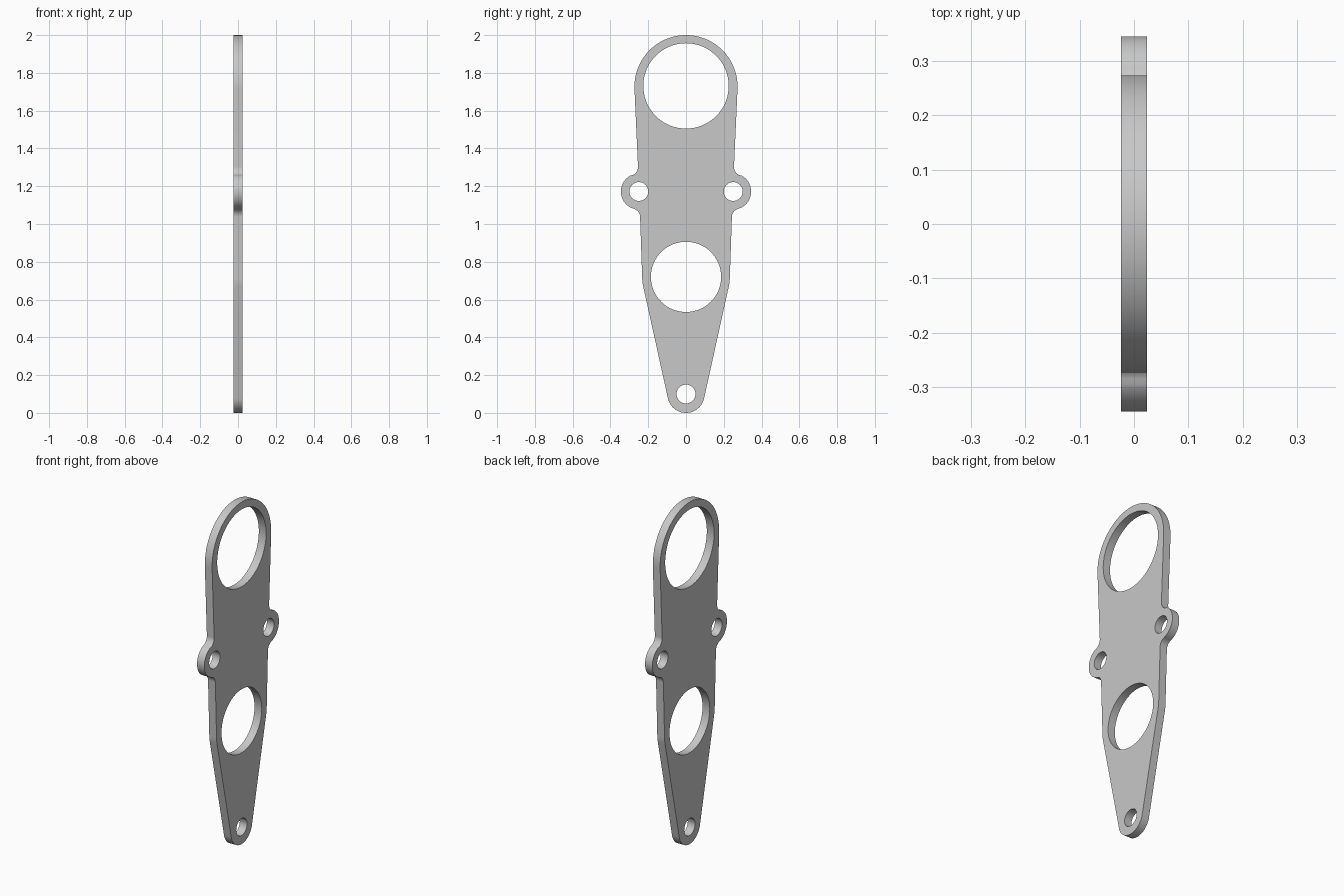
import bpy, bmesh
from math import radians, sin, cos
from mathutils import Vector

cube = bpy.data.objects.get("Cube")
if cube:
    bpy.data.objects.remove(cube, do_unlink=True)

THICK = 0.047


def arc(y, z, r, start, end, n):
    """Points along an arc in the YZ plane, angles in degrees."""
    angles = [radians(start + (end - start) * i / n) for i in range(n + 1)]
    return [(y + r * cos(a), z + r * sin(a)) for a in angles]


def add_loop(bm, pts):
    verts = [bm.verts.new((-THICK / 2, y, z)) for y, z in pts]
    for a, b in zip(verts, verts[1:] + verts[:1]):
        bm.edges.new((a, b))


# Half outline from top to bottom: arcs joined by tangent lines
half = (arc(0, 1.727, 0.273, 90, -2.5, 32)           # top ring
        + arc(0.301, 1.302, 0.047, 177.5, 248.5, 10)  # fillet above ear
        + arc(0.25, 1.172, 0.095, 68.5, -73.6, 24)[1:]  # ear
        + arc(0.29, 1.036, 0.047, 106.4, 178, 10)[1:]  # fillet below ear
        + arc(0, 0.72, 0.232, -2.2, -12.4, 5)         # waist
        + arc(0, 0.098, 0.098, -12.4, -90, 16))       # bottom tip
outline = half + [(-y, z) for y, z in reversed(half[1:-1])]

# Holes: centre y, centre z, radius, sides
holes = [(0, 1.731, 0.226, 72), (0, 0.72, 0.186, 64), (0, 0.1, 0.05, 32)]
holes += [(side * 0.25, 1.172, 0.05, 32) for side in (-1, 1)]

bm = bmesh.new()
add_loop(bm, outline)
for y, z, r, n in holes:
    add_loop(bm, arc(y, z, r, 0, 360, n)[:-1])

# Fill the flat face, then extrude it to the plate thickness
bmesh.ops.triangle_fill(bm, use_beauty=True, use_dissolve=False, edges=bm.edges[:],
                        normal=Vector((1, 0, 0)))
ext = bmesh.ops.extrude_face_region(bm, geom=bm.faces[:], use_keep_orig=True)
moved = [g for g in ext["geom"] if isinstance(g, bmesh.types.BMVert)]
bmesh.ops.translate(bm, verts=moved, vec=(THICK, 0, 0))
bmesh.ops.recalc_face_normals(bm, faces=bm.faces[:])

mesh = bpy.data.meshes.new("link_plate")
bm.to_mesh(mesh)
bm.free()
plate = bpy.data.objects.new("link_plate", mesh)
bpy.context.collection.objects.link(plate)

# Plain grey metal
grey = bpy.data.materials.new("light_grey")
grey.use_nodes = True
colour = (0.58, 0.58, 0.58, 1)
grey.diffuse_color = colour
grey.node_tree.nodes["Principled BSDF"].inputs["Base Color"].default_value = colour
mesh.materials.append(grey)

# Smooth rims, crisp edges around the flat faces
bpy.ops.object.select_all(action="DESELECT")
plate.select_set(True)
bpy.context.view_layer.objects.active = plate
bpy.ops.object.shade_smooth_by_angle(angle=radians(30))
